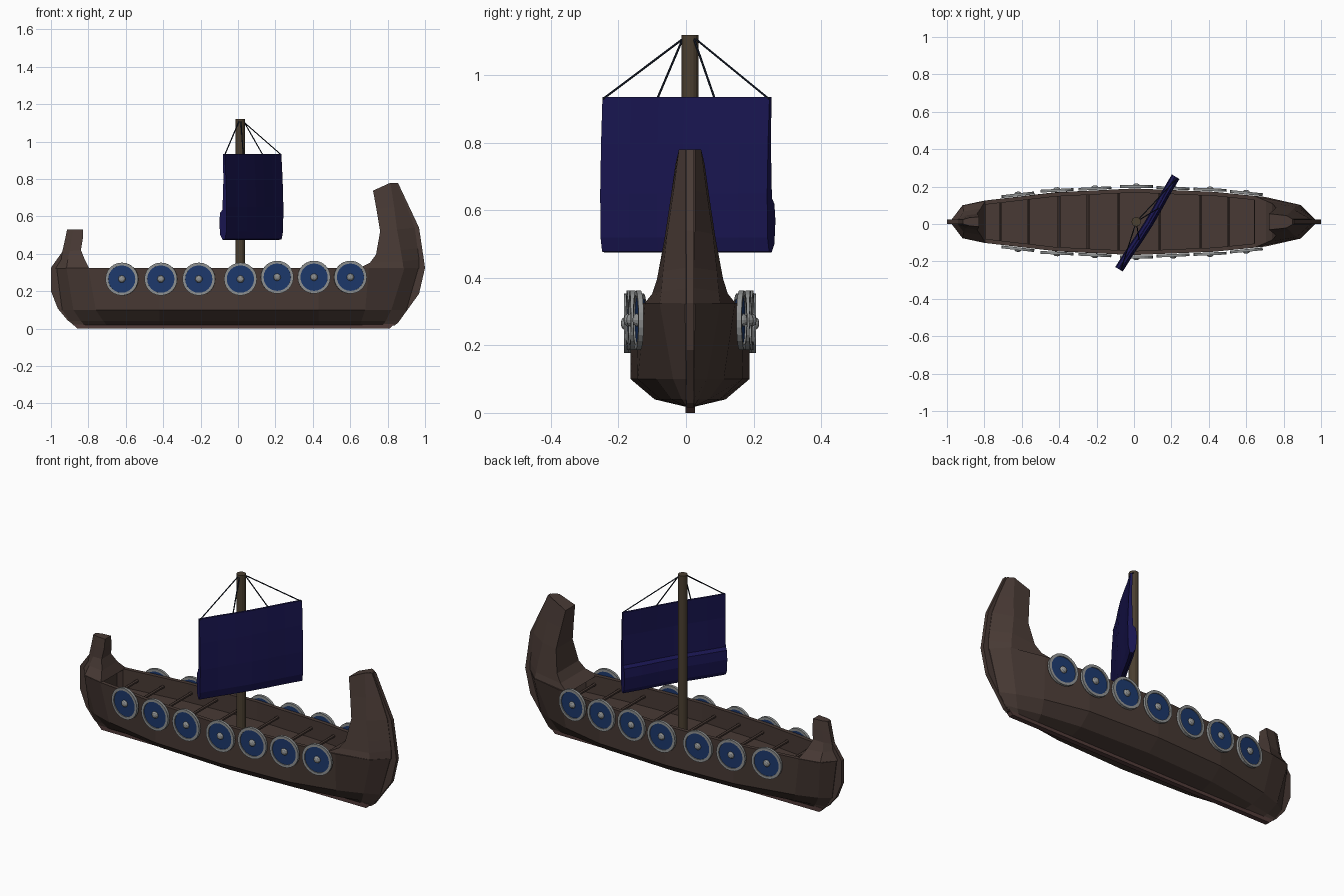
import bpy, bmesh, math
from mathutils import Vector, Matrix

if "Cube" in bpy.data.objects:
    bpy.data.objects.remove(bpy.data.objects["Cube"])

YC = 0.012  # hull centre line


def mat(name, r, g, b):
    m = bpy.data.materials.new(name)
    m.diffuse_color = (r, g, b, 1)
    m.use_nodes = True
    m.node_tree.nodes["Principled BSDF"].inputs["Base Color"].default_value = m.diffuse_color
    return m


WOOD = mat("dark_wood", .065, .042, .035)
KEEL = mat("keel_wood", .085, .045, .042)
MAST = mat("mast_wood", .07, .05, .03)
CLOTH = mat("sail_cloth", .01, .008, .085)
BLUE = mat("shield_blue", .012, .04, .15)
METAL = mat("metal", .27, .28, .28)
ROPE = mat("rope", .01, .015, .03)


def finish(bm, name, m):
    bmesh.ops.recalc_face_normals(bm, faces=bm.faces[:])
    me = bpy.data.meshes.new(name)
    bm.to_mesh(me)
    bm.free()
    me.materials.append(m)
    ob = bpy.data.objects.new(name, me)
    bpy.context.collection.objects.link(ob)
    return ob


def loft(name, rings, m):
    """Skin a stack of equal-sized rings and cap both ends."""
    bm = bmesh.new()
    vs = [[bm.verts.new(p) for p in r] for r in rings]
    n = len(rings[0])
    for a, b in zip(vs, vs[1:]):
        for i in range(n):
            j = (i + 1) % n
            bm.faces.new((a[i], a[j], b[j], b[i]))
    bm.faces.new(vs[0])
    bm.faces.new(vs[-1])
    return finish(bm, name, m)


def mirror_ring(half):
    """half: (x, half width, z) from stern to bow -> closed symmetric ring."""
    return ([(x, YC - w, z) for x, w, z in half] +
            [(x, YC + w, z) for x, w, z in reversed(half)])


def rod(name, a, b, r, m, sides=8):
    a, b = Vector(a), Vector(b)
    d = b - a
    bm = bmesh.new()
    M = Matrix.Translation((a + b) / 2) @ d.to_track_quat('Z', 'Y').to_matrix().to_4x4()
    bmesh.ops.create_cone(bm, cap_ends=True, segments=sides, radius1=r, radius2=r,
                          depth=d.length, matrix=M)
    return finish(bm, name, m)


# Hull: plan outlines stacked from keel to rim, then down inside to the deck
BOTTOM = [(-.88, .012), (-.82, .012), (-.7, .012), (-.42, .012), (0, .012),
          (.43, .012), (.65, .012), (.77, .012), (.83, .012)]
BILGE = [(-.90, .012), (-.84, .022), (-.72, .045), (-.42, .088), (0, .105),
         (.43, .088), (.66, .055), (.79, .025), (.86, .012)]
CHINE = [(-.94, .012), (-.88, .05), (-.76, .09), (-.42, .158), (0, .176),
         (.43, .155), (.68, .1), (.82, .05), (.90, .012)]
SHEER = [(-.97, .015), (-.917, .088), (-.8, .113), (-.42, .157), (0, .178),
         (.43, .16), (.7, .133), (.89, .09), (.965, .015)]


def level(pts, z):
    return mirror_ring([(x, w, z) for x, w in pts])


inner = [(max(-.82 - .002 * (i == 0), min(.73 + .002 * (i == 8), x)), max(w - .022, .01))
         for i, (x, w) in enumerate(SHEER)]
loft("hull", [level(BOTTOM, .018), level(BILGE, .04), level(CHINE, .1),
              level(SHEER, .325), level(inner, .325), level(inner, .22)], WOOD)


def half_width(x):
    for (x0, w0), (x1, w1) in zip(SHEER, SHEER[1:]):
        if x0 <= x <= x1:
            return w0 + (w1 - w0) * (x - x0) / (x1 - x0), math.atan2(w1 - w0, x1 - x0)


# Bow and stern posts: rings of inner, shoulder and stem points (x, half width, z)
bow = [
    [(.645, .137, .322), (.885, .09, .322), (.968, .012, .322)],
    [(.706, .112, .353), (.88, .085, .36), (.968, .012, .37)],
    [(.738, .098, .396), (.87, .08, .42), (.96, .012, .43)],
    [(.76, .075, .52), (.85, .068, .53), (.945, .014, .54)],
    [(.74, .057, .64), (.835, .05, .65), (.9, .014, .66)],
    [(.722, .043, .738), (.815, .033, .78), (.848, .014, .78)]]
loft("bow_post", [mirror_ring(r) for r in bow], WOOD)
stern = [
    [(-.975, .012, .322), (-.917, .088, .322), (-.795, .113, .322)],
    [(-.945, .012, .37), (-.91, .055, .37), (-.82, .07, .37)],
    [(-.94, .012, .41), (-.9, .034, .415), (-.84, .042, .42)],
    [(-.925, .012, .476), (-.89, .028, .478), (-.83, .034, .48)],
    [(-.914, .012, .53), (-.88, .022, .53), (-.83, .026, .53)]]
loft("stern_post", [mirror_ring(r) for r in stern], WOOD)

# Keel bottom and narrow stem strip running up both ends
strip = [(-.94, .41), (-1, .326), (-1, .2), (-.963, .107), (-.91, .043), (-.87, .016),
         (.835, .016), (.855, .03), (.968, .187), (1, .326), (.968, .54), (.855, .78),
         (.83, .77), (.9, .326), (.8, .06), (-.8, .06), (-.92, .326), (-.91, .41)]
loft("stem_strip", [[(x, YC + s, z) for x, z in strip] for s in (-.011, .011)], WOOD)
keel = [(-.86, 0), (.81, 0), (.835, .025), (-.885, .025)]
loft("keel", [[(x, YC + s, z) for x, z in keel] for s in (-.014, .014)], KEEL)

# Benches across the deck
for i, x in enumerate((-.715, -.565, -.4, -.245, -.083, .137, .355, .505, .65)):
    w = half_width(x)[0] - .012
    rod(f"bench_{i}", (x, YC - w, .275), (x, YC + w, .275), .009, WOOD, 6)

# Shields: disc, rim and boss on both sides
def lathe(name, profile, M, m, seg=24, closed=False):
    bm = bmesh.new()
    rings = [[bm.verts.new(M @ Vector((r * math.cos(t), r * math.sin(t), h)))
              for t in (2 * math.pi * k / seg for k in range(seg))] for r, h in profile]
    pairs = list(zip(rings, rings[1:])) + ([(rings[-1], rings[0])] if closed else [])
    for a, b in pairs:
        for k in range(seg):
            j = (k + 1) % seg
            bm.faces.new((a[k], a[j], b[j], b[k]))
    if not closed:
        bm.faces.new(rings[0])
        bm.faces.new(rings[-1])
    return finish(bm, name, m)


for side in (-1, 1):
    tag = "front" if side < 0 else "back"
    for i, x in enumerate((-.62, -.412, -.209, .013, .209, .406, .6)):
        w, a = half_width(x)
        if abs(x) < .1:
            a = 0
        z = .265 if i < 4 else .275
        out = Vector((-math.sin(a), side * math.cos(a), 0))
        M = Matrix.Translation((x, YC + side * (w + .004), z)) @ \
            out.to_track_quat('Z', 'Y').to_matrix().to_4x4()
        lathe(f"shield_{tag}_{i}", [(.076, 0), (.076, .009)], M, BLUE)
        lathe(f"shield_rim_{tag}_{i}", [(.073, -.001), (.088, -.001), (.088, .014), (.073, .014)],
              M, METAL, closed=True)
        lathe(f"shield_boss_{tag}_{i}", [(.02, .006), (.019, .013), (.014, .02), (.006, .023)],
              M, METAL, 12)

# Mast
mast = rod("mast", (.012, YC, .2), (.012, YC, 1.12), .025, MAST, 16)

# Sail: turned sheet with a folded flap at its lower back edge
along = Vector((.297, .485, 0)).normalized()
normal = Vector((along.y, -along.x, 0))
centre = Vector((.08, 0, 0))
profile = [(0.004, .935), (.012, .8), (.017, .65), (.015, .52), (.006, .478), (-.008, .475),
           (-.024, .5), (-.03, .57), (-.024, .62), (-.01, .635), (-.004, .8), (-.008, .935)]
loft("sail", [[centre + along * t + normal * (o + .004 * math.cos(t * 12)) + Vector((0, 0, z))
               for o, z in profile] for t in (-.29, -.19, -.09, 0, .09, .19, .29)], CLOTH)

# Ropes from masthead to the sail's top edge
for i, t in enumerate((-.288, -.1, .1, .288)):
    end = centre + along * t + Vector((0, 0, .93))
    d = Vector((end.x - .012, end.y - YC, 0)).normalized() * .022
    rod(f"rope_{i}", (.012 + d.x, YC + d.y, 1.108), end, .0032, ROPE, 6)
